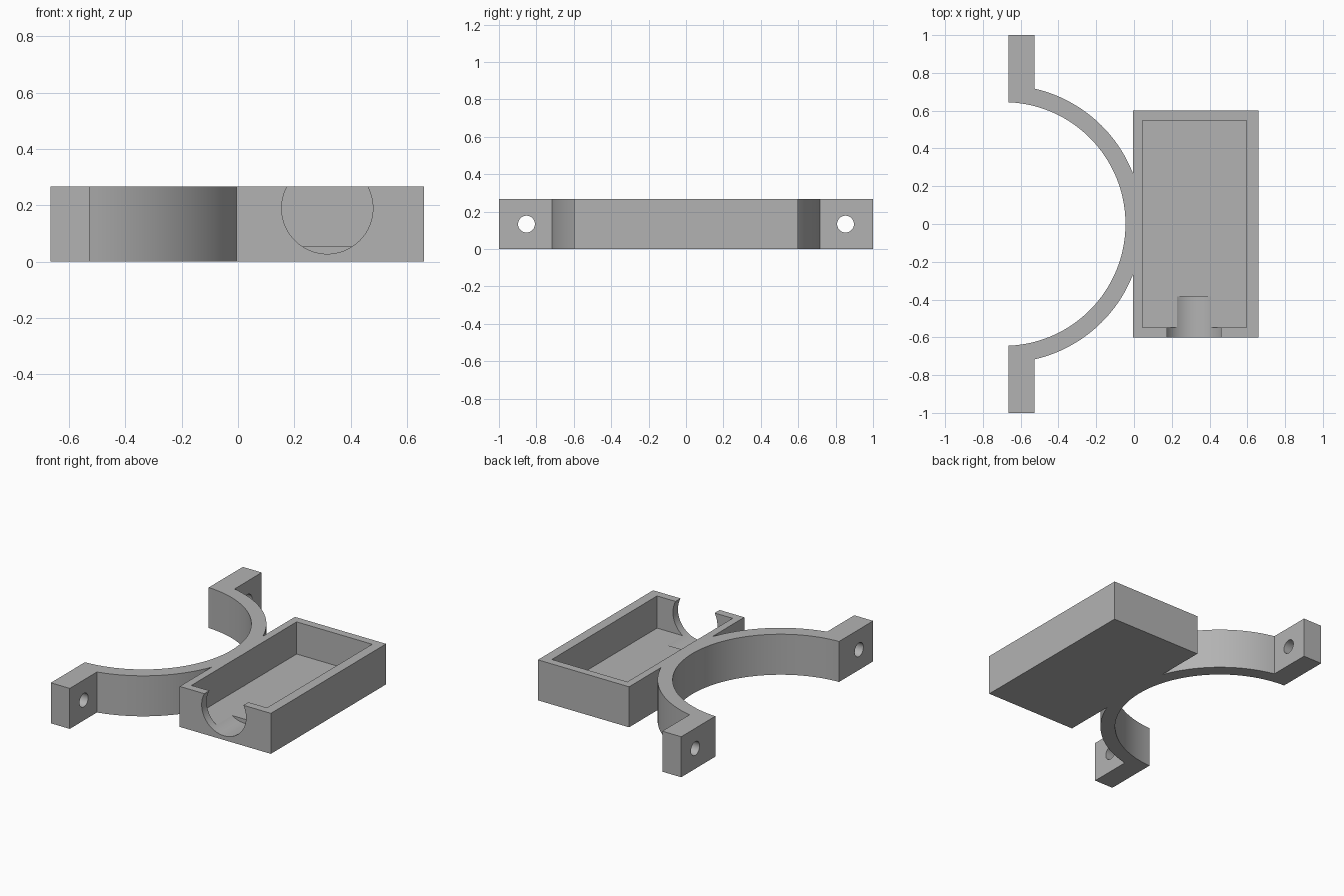
import bpy, bmesh
from math import sqrt, atan2, cos, sin, pi

if "Cube" in bpy.data.objects:
    bpy.data.objects.remove(bpy.data.objects["Cube"], do_unlink=True)

grey = bpy.data.materials.new("plain grey")
grey.use_nodes = True
color = (0.45, 0.45, 0.45, 1)
grey.diffuse_color = color
grey.node_tree.nodes["Principled BSDF"].inputs["Base Color"].default_value = color

HEIGHT = 0.267
LEFT = -0.665
TAB_X = -0.527
RING_X, INNER, OUTER = -0.69, 0.645, 0.735


def make_object(name, bm):
    bmesh.ops.recalc_face_normals(bm, faces=bm.faces[:])
    mesh = bpy.data.meshes.new(name)
    bm.to_mesh(mesh)
    bm.free()
    mesh.materials.append(grey)
    obj = bpy.data.objects.new(name, mesh)
    bpy.context.collection.objects.link(obj)
    return obj


def prism(name, outline, z0, z1):
    bm = bmesh.new()
    face = bm.faces.new([bm.verts.new((x, y, z0)) for x, y in outline])
    top = bmesh.ops.extrude_face_region(bm, geom=[face])["geom"]
    verts = [v for v in top if isinstance(v, bmesh.types.BMVert)]
    bmesh.ops.translate(bm, verts=verts, vec=(0, 0, z1 - z0))
    return make_object(name, bm)


def block(name, x0, x1, y0, y1, z0, z1):
    return prism(name, [(x0, y0), (x1, y0), (x1, y1), (x0, y1)], z0, z1)


def cylinder(name, radius, depth, location, axis, segments=64):
    bm = bmesh.new()
    bmesh.ops.create_cone(bm, cap_ends=True, segments=segments,
                          radius1=radius, radius2=radius, depth=depth)
    obj = make_object(name, bm)
    obj.location = location
    obj.rotation_euler = (0, pi / 2, 0) if axis == "x" else (pi / 2, 0, 0)
    return obj


def cut(target, cutter):
    cutter.hide_render = True
    mod = target.modifiers.new(cutter.name, "BOOLEAN")
    mod.operation = "DIFFERENCE"
    mod.solver = "EXACT"
    mod.object = cutter
    bpy.context.view_layer.objects.active = target
    bpy.ops.object.modifier_apply(modifier=mod.name)
    bpy.data.objects.remove(cutter, do_unlink=True)


def arc(radius, x_end, steps=72):
    # Points from the -y end to the +y end, both ends at x_end
    dx = x_end - RING_X
    a = atan2(sqrt(radius ** 2 - dx ** 2), dx)
    return [(RING_X + radius * cos(t), radius * sin(t))
            for t in (-a + 2 * a * i / steps for i in range(steps + 1))]


# Half-ring clamp with a bolting tab at each end
outline = arc(OUTER, TAB_X) + [(TAB_X, 1), (LEFT, 1)]
outline += arc(INNER, LEFT)[::-1] + [(LEFT, -1), (TAB_X, -1)]
clamp = prism("clamp", outline, 0, HEIGHT)
for side in (-1, 1):
    cut(clamp, cylinder("bolt_hole", 0.045, 0.4,
                        (-0.6, side * 0.853, HEIGHT / 2), "x", 40))

# Open tray with a round cable notch in its front wall
tray = block("tray", -0.005, 0.66, -0.6, 0.6, 0, HEIGHT)
cut(tray, block("tray_cavity", 0.044, 0.595, -0.548, 0.548, 0.055, 0.4))
cut(tray, cylinder("cable_notch", 0.162, 0.4, (0.317, -0.585, 0.19), "y", 96))

for obj in (clamp, tray):
    bpy.ops.object.select_all(action="DESELECT")
    obj.select_set(True)
    bpy.context.view_layer.objects.active = obj
    bpy.ops.object.shade_smooth_by_angle(angle=pi / 6)
